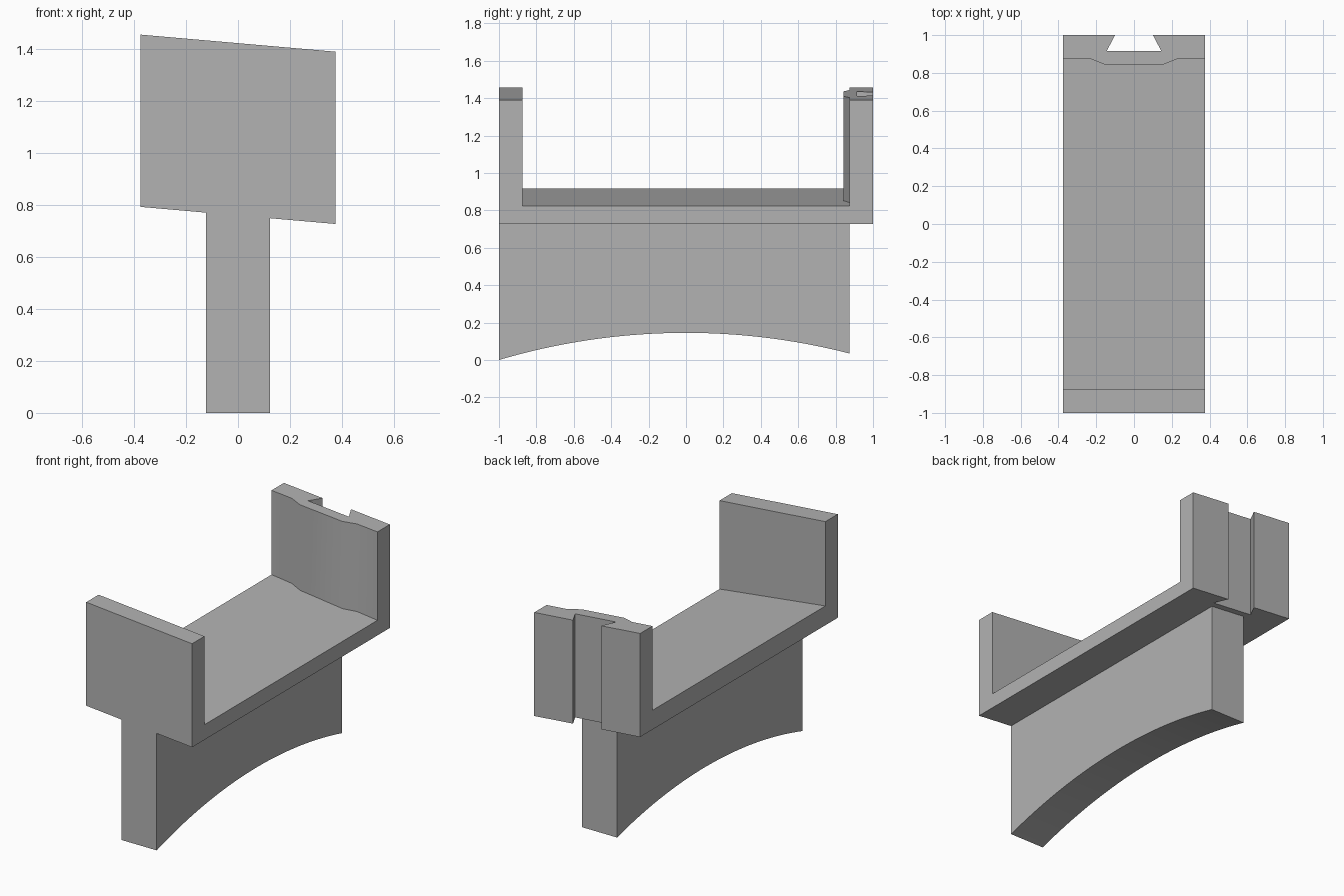
import bpy
import bmesh
import math

cube = bpy.data.objects.get("Cube")
if cube:
    bpy.data.objects.remove(cube, do_unlink=True)

HALF_W, HALF_L, WALL = 0.375, 1.0, 0.875
TILT, FLOOR_TILT = math.tan(math.radians(5)), math.tan(math.radians(7))

grey = bpy.data.materials.new("plain grey")
grey.use_nodes = True
grey.diffuse_color = (0.45, 0.45, 0.45, 1)
grey.node_tree.nodes["Principled BSDF"].inputs["Base Color"].default_value = grey.diffuse_color


def underside(x, y):
    return 0.76 - TILT * x


def rim(x, y):
    return 1.423 - TILT * x


def floor(x, y):
    return 0.87 - FLOOR_TILT * x


def arch(x, y):
    radius = 3.52
    return 0.145 - radius + math.sqrt(radius ** 2 - y ** 2)


def prism(name, outline, low, high):
    """Closed solid over a plan outline, between two height functions."""
    bm = bmesh.new()
    bottom = [bm.verts.new((x, y, low(x, y))) for x, y in outline]
    top = [bm.verts.new((x, y, high(x, y))) for x, y in outline]
    n = len(outline)
    for i in range(n):
        j = (i + 1) % n
        bm.faces.new((bottom[i], bottom[j], top[j], top[i]))
    bm.faces.new(top)
    bm.faces.new(bottom[::-1])
    bmesh.ops.recalc_face_normals(bm, faces=bm.faces)
    return finish(name, bm)


def finish(name, bm):
    mesh = bpy.data.meshes.new(name)
    bm.to_mesh(mesh)
    bm.free()
    mesh.materials.append(grey)
    obj = bpy.data.objects.new(name, mesh)
    bpy.context.collection.objects.link(obj)
    return obj


def combine(obj, tool, operation):
    """Apply a boolean and discard the tool."""
    mod = obj.modifiers.new(operation, 'BOOLEAN')
    mod.operation, mod.object, mod.solver = operation, tool, 'EXACT'
    bpy.context.view_layer.objects.active = obj
    bpy.ops.object.modifier_apply(modifier=mod.name)
    bpy.data.objects.remove(tool, do_unlink=True)


# Tilted block with a dovetail slot through its back wall
slot = [(0.1, HALF_L), (0.145, 0.915), (-0.145, 0.915), (-0.1, HALF_L)]
cradle = prism("tilted_cradle",
               [(-HALF_W, -HALF_L), (HALF_W, -HALF_L), (HALF_W, HALF_L)]
               + slot + [(-HALF_W, HALF_L)], underside, rim)

# Trough between the end walls, leaving a raised pad behind the slot
side = 0.6
pad = [(0.232, WALL), (0.15, 0.842), (-0.15, 0.842), (-0.232, WALL)]
trough = prism("trough_cutter",
               [(-side, -WALL), (side, -WALL), (side, WALL)] + pad + [(-side, WALL)],
               floor, lambda x, y: 2.0)
trough.hide_render = True
combine(cradle, trough, 'DIFFERENCE')

# Upright rib with an arched lower edge, swept across its width
RIB = 0.124
STEPS = 40
bm = bmesh.new()
ys = [-HALF_L + (HALF_L + WALL) * i / STEPS for i in range(STEPS + 1)]
profile = [(y, arch(0, y)) for y in ys] + [(WALL, 0.8), (-HALF_L, 0.8)]
face = bm.faces.new([bm.verts.new((-RIB, y, z)) for y, z in profile])
swept = bmesh.ops.extrude_face_region(bm, geom=[face])["geom"]
bmesh.ops.translate(bm, vec=(2 * RIB, 0, 0),
                    verts=[v for v in swept if isinstance(v, bmesh.types.BMVert)])
bmesh.ops.recalc_face_normals(bm, faces=bm.faces)
rib = finish("arched_rib", bm)
combine(cradle, rib, 'UNION')

# Smooth the arch and pad, keep the corners crisp
bpy.ops.object.select_all(action='DESELECT')
cradle.select_set(True)
bpy.context.view_layer.objects.active = cradle
bpy.ops.object.shade_smooth_by_angle(angle=math.radians(30))
